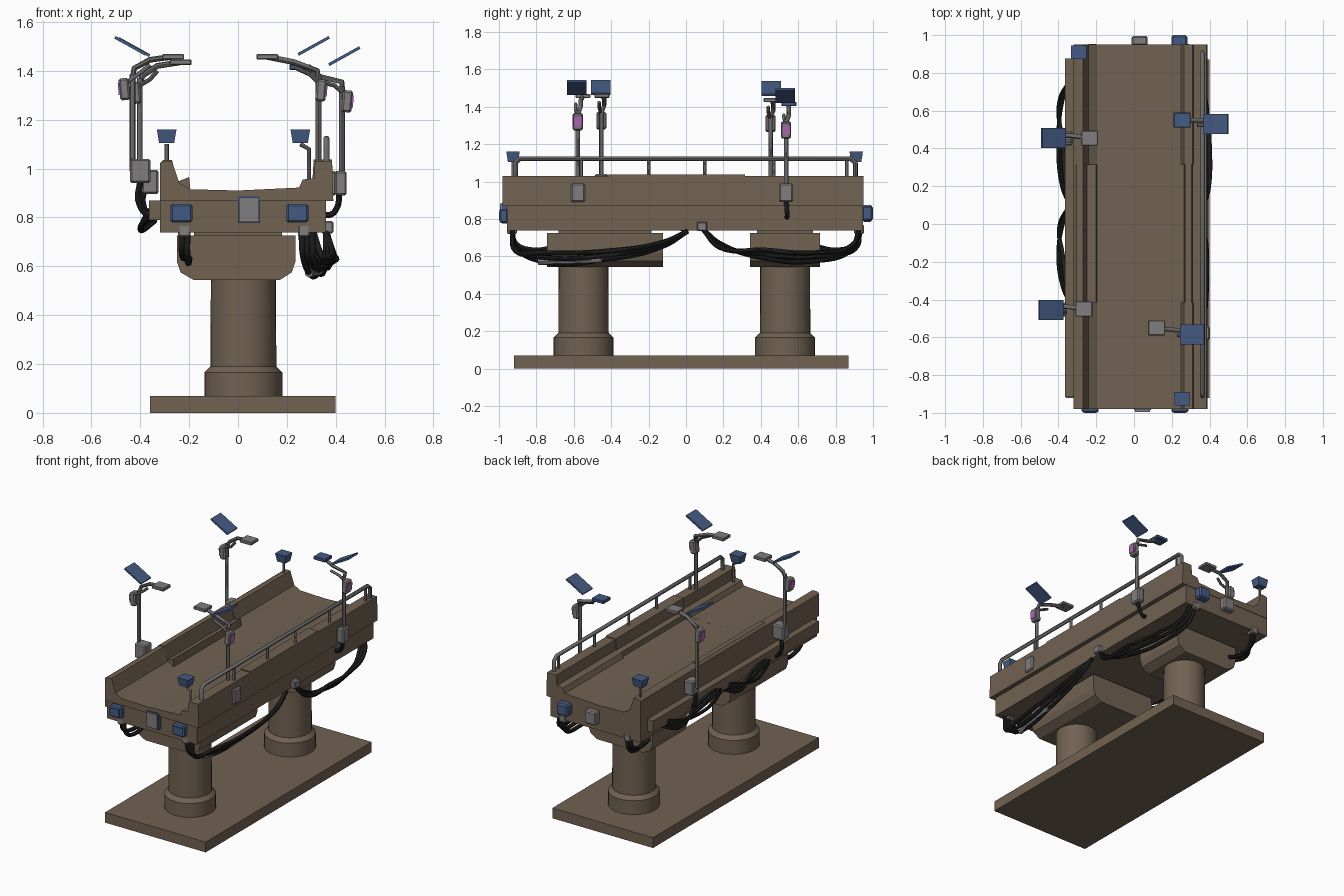
import bpy, bmesh, math
from mathutils import Vector, Matrix

if "Cube" in bpy.data.objects:
    bpy.data.objects.remove(bpy.data.objects["Cube"])


def material(name, rgb):
    m = bpy.data.materials.new(name)
    m.diffuse_color = (*rgb, 1)
    m.use_nodes = True
    m.node_tree.nodes["Principled BSDF"].inputs["Base Color"].default_value = m.diffuse_color
    return m


BROWN = material("brown enamel", (0.165, 0.122, 0.085))
BLUE = material("blue screen", (0.06, 0.105, 0.23))
GREY = material("grey metal", (0.22, 0.205, 0.21))
RAIL = material("rail steel", (0.15, 0.145, 0.15))
BLACK = material("black hose", (0.012, 0.012, 0.013))
PINK = material("pink display", (0.42, 0.14, 0.45))


def finish(name, bm, mat, smooth=False):
    bmesh.ops.recalc_face_normals(bm, faces=bm.faces)
    me = bpy.data.meshes.new(name)
    bm.to_mesh(me)
    bm.free()
    ob = bpy.data.objects.new(name, me)
    bpy.context.collection.objects.link(ob)
    me.materials.append(mat)
    if smooth:
        bpy.ops.object.select_all(action='DESELECT')
        ob.select_set(True)
        bpy.context.view_layer.objects.active = ob
        bpy.ops.object.shade_smooth_by_angle(angle=math.radians(40))
    return ob


def box(name, c, size, mat, tilt=0, bevel=0.0, flare=1.0):
    """Box centred on c, tilted about y; flare widens its top."""
    bm = bmesh.new()
    bmesh.ops.create_cube(bm, size=1)
    for v in bm.verts:
        f = flare if v.co.z > 0 else 1
        v.co = Vector((v.co.x * size[0] * f, v.co.y * size[1] * f, v.co.z * size[2]))
    if bevel:
        bmesh.ops.bevel(bm, geom=bm.edges[:], offset=bevel, segments=1, affect='EDGES')
    bm.transform(Matrix.Translation(c) @ Matrix.Rotation(math.radians(tilt), 4, 'Y'))
    return finish(name, bm, mat)


def prism(name, profile, y0, y1, mat):
    """Extrude an x-z outline along y."""
    bm = bmesh.new()
    face = bm.faces.new([bm.verts.new((x, y0, z)) for x, z in profile])
    res = bmesh.ops.extrude_face_region(bm, geom=[face])
    for v in res['geom']:
        if isinstance(v, bmesh.types.BMVert):
            v.co.y = y1
    bmesh.ops.triangulate(bm, faces=[f for f in bm.faces if len(f.verts) > 4])
    return finish(name, bm, mat)


def lathe(name, x, y, profile, mat, n=32):
    """Revolve (radius, z) points round a vertical axis."""
    bm = bmesh.new()
    rings = [[bm.verts.new((x + r * math.cos(2 * math.pi * i / n),
                            y + r * math.sin(2 * math.pi * i / n), z))
              for i in range(n)] for r, z in profile]
    for a, b in zip(rings, rings[1:]):
        for i in range(n):
            bm.faces.new((a[i], a[(i + 1) % n], b[(i + 1) % n], b[i]))
    bm.faces.new(rings[0])
    bm.faces.new(rings[-1])
    return finish(name, bm, mat, True)


def tube(name, pts, r, mat, smooth=True):
    """Round tube through points, curved or straight-jointed."""
    cu = bpy.data.curves.new(name, 'CURVE')
    cu.dimensions = '3D'
    cu.bevel_depth = r
    cu.bevel_resolution = 2
    cu.use_fill_caps = True
    cu.resolution_u = 8
    s = cu.splines.new('BEZIER')
    s.bezier_points.add(len(pts) - 1)
    for b, p in zip(s.bezier_points, pts):
        b.co = p
        b.handle_left_type = b.handle_right_type = 'AUTO' if smooth else 'VECTOR'
    ob = bpy.data.objects.new(name, cu)
    bpy.context.collection.objects.link(ob)
    bpy.ops.object.select_all(action='DESELECT')
    ob.select_set(True)
    bpy.context.view_layer.objects.active = ob
    bpy.ops.object.convert(target='MESH')
    ob = bpy.context.object
    ob.data.materials.clear()
    ob.data.materials.append(mat)
    bpy.ops.object.shade_smooth_by_angle(angle=math.radians(45))


# Floor plate, columns and support heads
box("floor_plate", (0.02, -0.025, 0.035), (0.76, 1.79, 0.07), BROWN)
for tag, y, y0, y1 in (("front", -0.548, -0.743, -0.123), ("back", 0.53, 0.342, 0.717)):
    lathe(tag + "_column", 0.022, y,
          [(0.16, 0.06), (0.16, 0.165), (0.135, 0.19), (0.133, 0.56)], BROWN)
    prism(tag + "_support_head",
          [(-0.25, 0.725), (-0.25, 0.62), (-0.235, 0.575), (-0.18, 0.543), (0.17, 0.543),
           (0.22, 0.575), (0.235, 0.62), (0.235, 0.725)], y0, y1, BROWN)
    box(tag + "_head_neck", (0, (y0 + y1) / 2, 0.735), (0.36, (y1 - y0) * 0.8, 0.04), BROWN)

# Table body: lower tray, left ledge, and three wall sections
box("lower_tray", (0.02, -0.005, 0.806), (0.68, 1.904, 0.136), BROWN)
box("left_ledge", (-0.34, -0.02, 0.83), (0.05, 1.79, 0.08), BROWN)
end = [(-0.32, 0.868), (-0.32, 1.02), (-0.305, 1.03), (-0.27, 1.03), (-0.24, 0.94),
       (-0.195, 0.915), (0.0, 0.91), (0.25, 0.922), (0.265, 0.955), (0.31, 0.96),
       (0.315, 1.03), (0.385, 1.03), (0.39, 0.868)]
mid = [(-0.32, 0.868), (-0.32, 1.02), (-0.305, 1.035), (-0.27, 1.035), (-0.25, 0.945),
       (-0.20, 0.965), (-0.195, 0.915), (0.0, 0.91), (0.265, 0.922), (0.27, 0.955),
       (0.305, 0.96), (0.31, 1.037), (0.385, 1.037), (0.39, 0.868)]
prism("front_table_section", end, -0.98, -0.415, BROWN)
prism("middle_table_section", mid, -0.415, 0.315, BROWN)
prism("back_table_section", end, 0.315, 0.95, BROWN)

# Side rail
tube("side_rail", [(0.362, -0.91, 1.02), (0.362, -0.91, 1.10), (0.362, -0.89, 1.122),
                   (0.362, 0.88, 1.122), (0.362, 0.905, 1.10), (0.362, 0.905, 1.02)],
     0.013, RAIL, False)
for y in (-0.56, -0.2, 0.1, 0.47, 0.86):
    tube("rail_post", [(0.362, y, 1.02), (0.362, y, 1.12)], 0.009, RAIL)


# Instrument poles: foot box, pole, display, arm, pad and tilted screen
def station(tag, side, y, foot, pole_x, disp, arm, pad, pad_mat, screen):
    box(tag + "_foot", (foot[0], y, foot[1]), (foot[2], 0.075, 0.10), GREY, bevel=0.008)
    x, z = disp
    tube(tag + "_pole", [(pole_x, y, foot[1]), (pole_x, y, z + 0.06)], 0.012, RAIL)
    box(tag + "_display", (x, y, z), (0.042, 0.055, 0.09), GREY, side * 5, 0.008)
    box(tag + "_display_face", (x + side * 0.021, y, z), (0.008, 0.045, 0.05), PINK, side * 5)
    pts = [(pole_x, y, z + 0.04)] + [(a, y + 0.015, b) for a, b in arm] + [pad]
    tube(tag + "_arm", pts, 0.012, RAIL, False)
    ax, az = arm[0]
    tube(tag + "_brace", [(x, y, z + 0.02), (ax - side * 0.03, y - 0.012, az - 0.015),
                          (arm[1][0], y - 0.012, arm[1][1] - 0.02)], 0.009, RAIL, False)
    box(tag + "_pad", pad, (0.09, 0.08, 0.022), pad_mat, bevel=0.004)
    box(tag + "_screen", screen, (0.145, 0.105, 0.012), BLUE, -side * 29)


station("front_left", -1, -0.452, (-0.40, 0.99, 0.085), -0.432, (-0.465, 1.325),
        [(-0.425, 1.41), (-0.36, 1.445)], (-0.265, -0.45, 1.458), GREY, (-0.44, -0.455, 1.502))
station("back_left", -1, 0.452, (-0.36, 0.945, 0.07), -0.402, (-0.42, 1.31),
        [(-0.39, 1.38), (-0.33, 1.42)], (-0.235, 0.455, 1.435), GREY, (-0.425, 0.455, 1.497))
station("front_right", 1, -0.578, (0.385, 0.94, 0.035), 0.33, (0.34, 1.32),
        [(0.325, 1.40), (0.23, 1.435)], (0.12, -0.55, 1.457), GREY, (0.31, -0.585, 1.502))
station("back_right", 1, 0.535, (0.42, 0.94, 0.05), 0.425, (0.447, 1.275),
        [(0.425, 1.355), (0.335, 1.375)], (0.255, 0.55, 1.414), BLUE, (0.435, 0.53, 1.46))

# Small corner monitors on stalks
for tag, x, sx, y in (("front_right", 0.255, 0.29, -0.925), ("back_left", -0.292, -0.292, 0.91)):
    tube(tag + "_monitor_stalk", [(sx, y, 0.91), (sx, y, 1.08), (x, y, 1.10)], 0.009, RAIL, False)
    box(tag + "_monitor", (x, y, 1.133), (0.062, 0.055, 0.055), BLUE, flare=1.3)

# End panels
for x in (-0.232, 0.243):
    box("front_end_panel", (x, -0.975, 0.817), (0.09, 0.045, 0.075), BLUE, bevel=0.008)
    box("front_end_panel_face", (x, -0.997, 0.817), (0.06, 0.006, 0.045), BLUE)
box("front_centre_rim", (0.045, -0.97, 0.832), (0.09, 0.03, 0.11), BLUE)
box("front_centre_plate", (0.045, -0.985, 0.832), (0.08, 0.02, 0.10), GREY)
box("back_end_panel", (0.24, 0.97, 0.83), (0.085, 0.06, 0.08), BLUE, bevel=0.01)
box("back_centre_plate", (0.03, 0.97, 0.83), (0.085, 0.05, 0.09), GREY, bevel=0.008)

# Hose sockets
for c in ((-0.22, -0.93, 0.745), (0.27, -0.93, 0.745), (0.365, 0.085, 0.76),
          (0.27, 0.925, 0.745), (-0.22, 0.925, 0.745)):
    box("hose_socket", c, (0.05, 0.055, 0.05), GREY, bevel=0.006)

# Hose bundles: right side sags, left side bows outward, ends tuck under
for i in range(3):
    d = i * 0.022
    tube("right_front_hose", [(0.26 + d, -0.93, 0.74), (0.265 + d, -0.91, 0.65 - d / 2),
                              (0.29 + d, -0.78, 0.575 + d), (0.335 + d, -0.42, 0.585 + d),
                              (0.36 + d / 2, -0.12, 0.655 + d / 2), (0.36, 0.01, 0.735)],
         0.013, BLACK)
    tube("right_back_hose", [(0.36, 0.09, 0.745), (0.37 + d / 2, 0.18, 0.67 - d / 2),
                             (0.355 + d, 0.42, 0.59 + d), (0.33 + d, 0.68, 0.575 + d),
                             (0.29 + d, 0.89, 0.64 + d / 2), (0.265 + d, 0.925, 0.74)],
         0.013, BLACK)
    for a, b in ((0.76, 0.10), (0.10, -0.42)):
        m = (a + b) / 2
        tube("left_hose", [(-0.34, a, 0.83 - d), (-0.38 - d / 3, a - 0.11, 0.79 - d),
                           (-0.40 + d / 2, m, 0.76 + d), (-0.38 + d / 2, b + 0.1, 0.785 + d),
                           (-0.34, b, 0.82)], 0.011, BLACK)
    if i < 2:
        for s in (-1, 1):
            tube("under_hose", [(-0.23 + d, s * 0.93, 0.74), (-0.23 + d, s * 0.91, 0.67 - d),
                                (-0.225 + d, s * 0.82, 0.635 - d), (-0.22 + d, s * 0.68, 0.655)],
                 0.013, BLACK)
tube("hose_sleeve", [(0.29, -0.79, 0.572), (0.312, -0.62, 0.573), (0.335, -0.45, 0.583)], 0.017, GREY)

# Drop cables below the pole feet
for x, y, z in ((-0.40, -0.452, 0.95), (-0.385, 0.452, 0.91)):
    tube("left_drop_cable", [(x, y, z), (x - 0.005, y, 0.86), (-0.36, y, 0.81), (-0.32, y, 0.83)],
         0.013, BLACK)
tube("right_drop_cable", [(0.415, 0.535, 0.90), (0.405, 0.54, 0.84), (0.375, 0.54, 0.81),
                          (0.34, 0.54, 0.82)], 0.013, BLACK)
